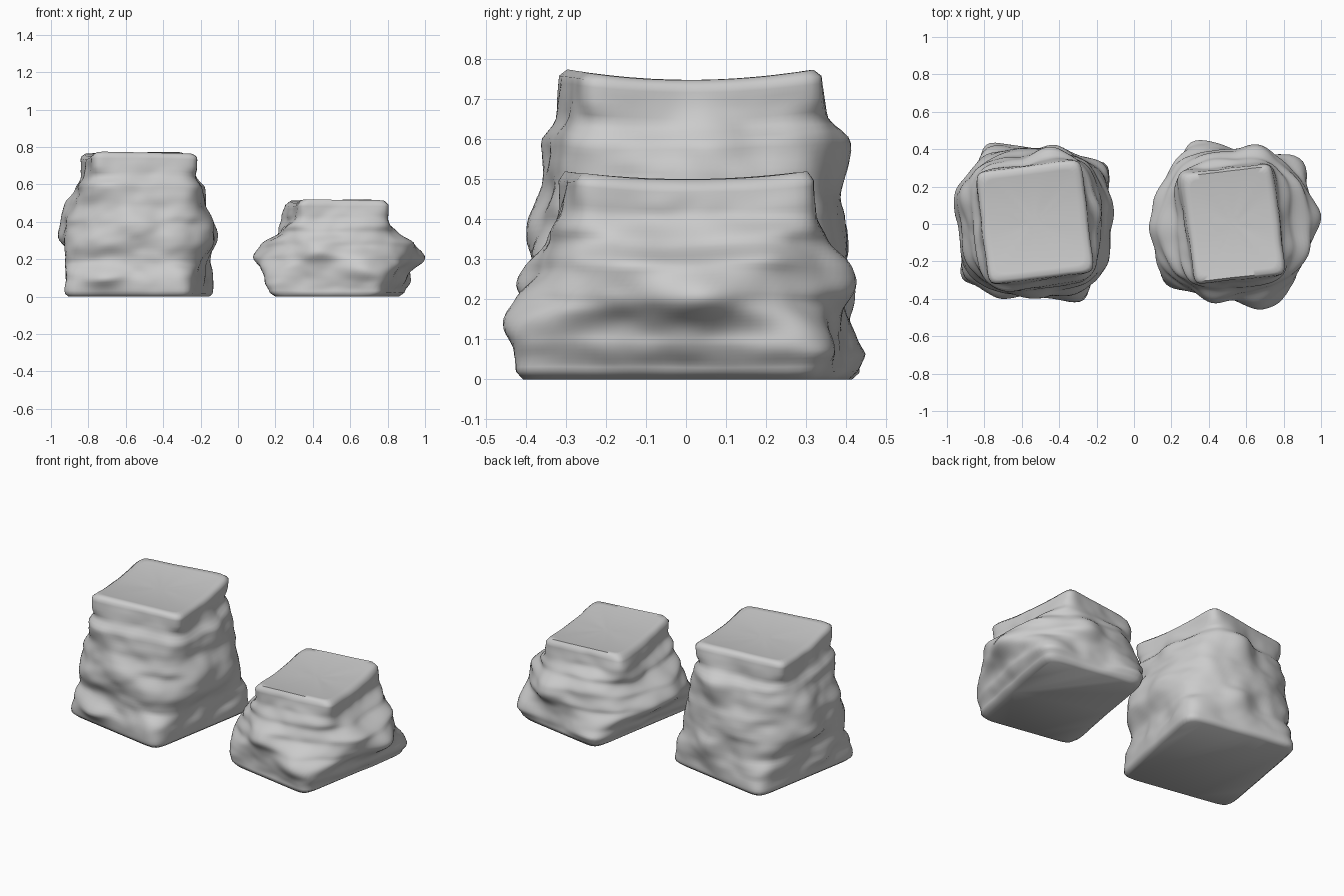
import bpy
import bmesh
import math
from mathutils import Vector, noise

cube = bpy.data.objects.get("Cube")
if cube:
    bpy.data.objects.remove(cube, do_unlink=True)

stone = bpy.data.materials.new("grey_stone")
stone.use_nodes = True
grey = (0.6, 0.6, 0.6, 1)
stone.diffuse_color = grey
bsdf = stone.node_tree.nodes["Principled BSDF"]
bsdf.inputs["Base Color"].default_value = grey
bsdf.inputs["Roughness"].default_value = 0.8

SIDES = 120
LEVELS = 48


def section(layers, z):
    """Blend the outline (half width, half depth, twist, squareness) at a height."""
    for low, high in zip(layers, layers[1:]):
        if z <= high[0]:
            t = (z - low[0]) / (high[0] - low[0])
            t = t * t * (3 - 2 * t)
            return [a + (b - a) * t for a, b in zip(low[1:], high[1:])]
    return layers[-1][1:]


def rock(name, centre, layers, bumps, dip):
    top = layers[-1][0]

    def point(angle, z, shrink=1):
        half_x, half_y, twist, power = section(layers, z)
        c, s = math.cos(angle), math.sin(angle)
        r = (abs(c) ** power + abs(s) ** power) ** (-1 / power)
        turn = math.radians(twist)
        x, y = half_x * r * c, half_y * r * s
        x, y = (x * math.cos(turn) - y * math.sin(turn),
                x * math.sin(turn) + y * math.cos(turn))
        # lumps and weathered strata, fading towards the base and the rim
        height = z / top
        fade = min(1, height * 8) * min(1, 0.2 + (1 - height) * 5)
        bearing = math.atan2(y, x)
        push = 0
        for degrees, bump_z, size in bumps:
            gap = math.remainder(bearing - math.radians(degrees), math.tau)
            push += size * math.exp(-(gap / 0.25) ** 2 - ((z - bump_z) / 0.07) ** 2)
        where = Vector((x + centre[0], y, z * 1.5))
        push += 0.018 * noise.noise(where * 6) + 0.005 * noise.noise(where * 13)
        grow = (1 + push * fade / math.hypot(x, y)) * shrink
        x, y = x * grow, y * grow
        lift = dip * (y / 0.3) ** 2 * height ** 6
        lift += 0.01 * noise.noise(where * 5) * fade
        return (x + centre[0], y + centre[1], max(0, z + lift))

    bm = bmesh.new()
    rows = [(top * i / LEVELS, 1) for i in range(LEVELS + 1)]
    rows += [(top, s) for s in (0.9, 0.75, 0.55, 0.35, 0.15)]
    rings = [[bm.verts.new(point(math.tau * i / SIDES, z, s)) for i in range(SIDES)]
             for z, s in rows]
    for low, high in zip(rings, rings[1:]):
        for i in range(SIDES):
            j = (i + 1) % SIDES
            bm.faces.new((low[i], low[j], high[j], high[i]))
    bm.faces.new(rings[-1])
    bm.faces.new(rings[0][::-1])
    for face in bm.faces:
        face.smooth = True
    mesh = bpy.data.meshes.new(name)
    bm.to_mesh(mesh)
    bm.free()
    mesh.set_sharp_from_angle(angle=math.radians(60))
    mesh.materials.append(stone)
    obj = bpy.data.objects.new(name, mesh)
    bpy.context.collection.objects.link(obj)


# tall boulder: twisted square base, round waist, overhanging square cap
rock("tall_rock", (-0.53, 0.01), [
    (0, .33, .365, -10, 14),
    (.02, .35, .385, -10, 12),
    (.1, .35, .385, -10, 9),
    (.19, .365, .37, -9, 4),
    (.3, .395, .39, -5, 2.9),
    (.4, .385, .375, 0, 2.9),
    (.5, .355, .355, 4, 3.2),
    (.58, .325, .345, 6, 4),
    (.64, .29, .31, 7, 6),
    (.69, .285, .31, 7, 12),
    (.73, .285, .305, 7, 14),
    (.748, .265, .285, 7, 14),
], [
    (248, .09, .05), (10, .35, .03), (75, .2, .05), (163, .33, .05),
    (185, .12, .03), (335, .35, .03), (80, .57, .05), (10, .58, .04),
    (255, .57, .02), (270, .38, .03), (160, .47, .04), (100, .38, .02),
], 0.025)

# low boulder: square base, wide round waist and a narrow flat cap
rock("low_rock", (0.53, 0), [
    (0, .28, .375, -10, 14),
    (.02, .31, .39, -10, 12),
    (.1, .35, .39, -10, 7),
    (.2, .40, .385, -8, 3),
    (.28, .37, .365, -2, 2.8),
    (.35, .30, .335, 3, 4),
    (.42, .25, .305, 6, 9),
    (.48, .245, .30, 7, 14),
    (.5, .225, .285, 7, 14),
], [
    (3, .22, .06), (25, .3, .03), (72, .26, .07), (185, .24, .05),
    (45, .08, .03), (160, .2, .03), (285, .15, .05), (255, .25, .05),
    (340, .3, .04), (105, .33, .02), (145, .44, .04), (105, .06, .03),
], 0.02)
